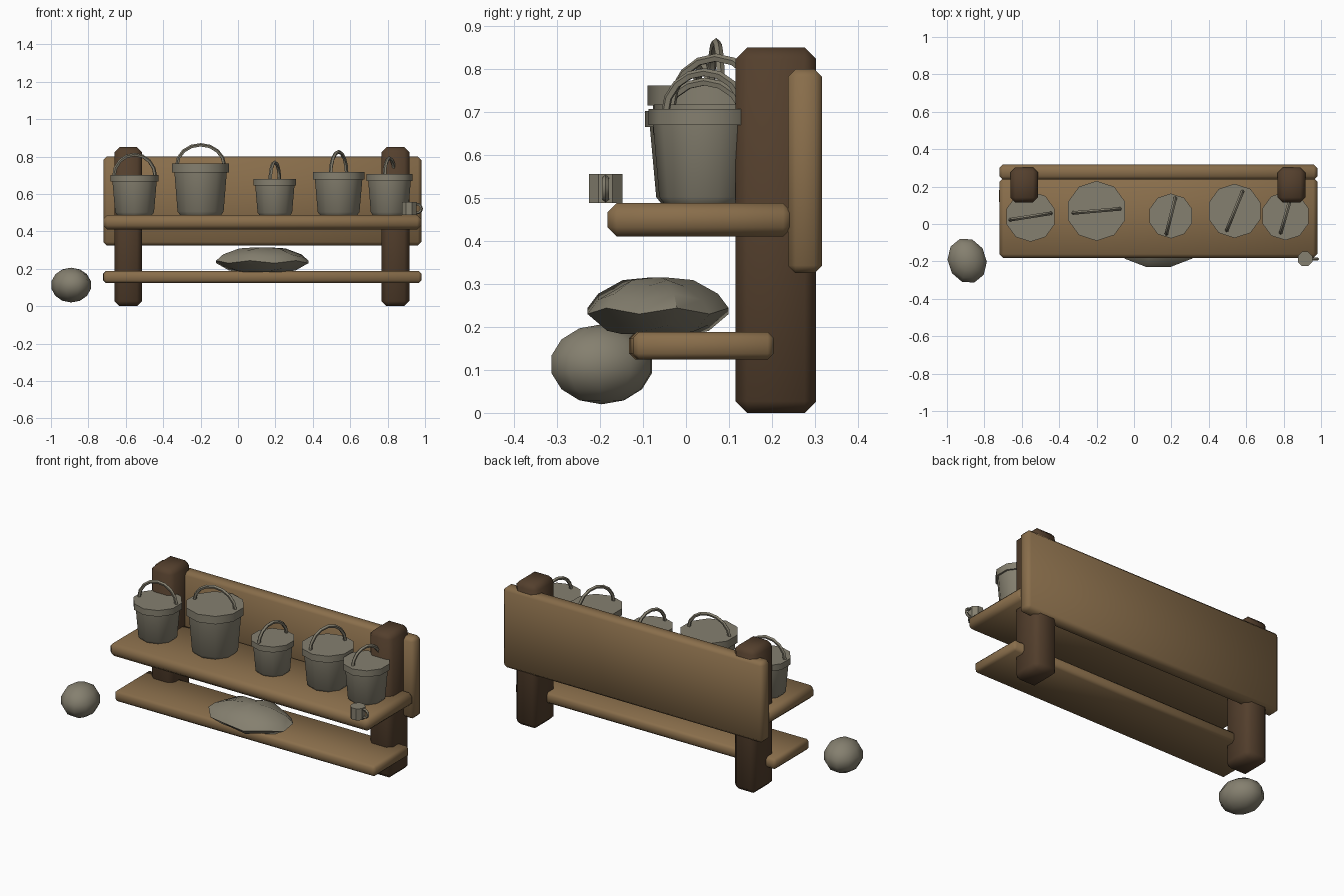
import bpy, bmesh, math
from mathutils import Matrix, Vector

if "Cube" in bpy.data.objects:
    bpy.data.objects.remove(bpy.data.objects["Cube"], do_unlink=True)


def material(name, rgb):
    mat = bpy.data.materials.new(name)
    mat.use_nodes = True
    mat.diffuse_color = (*rgb, 1)
    mat.node_tree.nodes["Principled BSDF"].inputs["Base Color"].default_value = (*rgb, 1)
    return mat


TAN = material("tan_wood", (0.25, 0.155, 0.07))
DARK = material("dark_wood", (0.088, 0.05, 0.026))
GREY = material("warm_grey", (0.235, 0.215, 0.16))


def finish(name, bm, mat, angle=50):
    bmesh.ops.recalc_face_normals(bm, faces=bm.faces[:])
    mesh = bpy.data.meshes.new(name)
    bm.to_mesh(mesh)
    bm.free()
    mesh.materials.append(mat)
    obj = bpy.data.objects.new(name, mesh)
    bpy.context.collection.objects.link(obj)
    bpy.ops.object.select_all(action="DESELECT")
    obj.select_set(True)
    bpy.context.view_layer.objects.active = obj
    bpy.ops.object.shade_smooth_by_angle(angle=math.radians(angle))
    return obj


def plank(name, lo, hi, bevel, mat, yaw=0):
    """Chamfered block between two corners."""
    lo, hi = Vector(lo), Vector(hi)
    bm = bmesh.new()
    bmesh.ops.create_cube(bm, size=1)
    bmesh.ops.scale(bm, vec=hi - lo, verts=bm.verts)
    bmesh.ops.bevel(bm, geom=bm.edges[:], offset=bevel, segments=1, affect="EDGES")
    bmesh.ops.rotate(bm, matrix=Matrix.Rotation(yaw, 3, "Z"), verts=bm.verts)
    bmesh.ops.translate(bm, vec=(lo + hi) / 2, verts=bm.verts)
    return finish(name, bm, mat)


def lathe(bm, profile, centre, sides, scale=(1, 1), wobble=0):
    """Stack of rings from (radius, height) pairs, closed at both ends."""
    rings = []
    for i, (r, z) in enumerate(profile):
        ring = []
        for k in range(sides):
            a = math.tau * (k + 0.5) / sides
            dz = wobble * (-1) ** k if 0 < i < len(profile) - 1 else 0
            ring.append(bm.verts.new((centre[0] + r * scale[0] * math.cos(a),
                                      centre[1] + r * scale[1] * math.sin(a),
                                      centre[2] + z + dz)))
        rings.append(ring)
    for a, b in zip(rings, rings[1:]):
        for k in range(sides):
            j = (k + 1) % sides
            bm.faces.new((a[k], a[j], b[j], b[k]))
    bm.faces.new(rings[0])
    bm.faces.new(rings[-1])


def tube(bm, points, side, radius, sides=5):
    """Thin bar swept along a planar path; side is the plane normal."""
    rings = []
    for i, p in enumerate(points):
        along = (points[min(i + 1, len(points) - 1)] - points[max(i - 1, 0)]).normalized()
        out = along.cross(side)
        rings.append([bm.verts.new(p + radius * (out * math.cos(math.tau * k / sides)
                                                 + side * math.sin(math.tau * k / sides)))
                      for k in range(sides)])
    for a, b in zip(rings, rings[1:]):
        for k in range(sides):
            j = (k + 1) % sides
            bm.faces.new((a[k], a[j], b[j], b[k]))
    bm.faces.new(rings[0])
    bm.faces.new(rings[-1])


# Wooden stand
for name, x in (("right_post", -0.587), ("left_post", 0.842)):
    plank(name, (x - 0.074, 0.115, 0), (x + 0.074, 0.303, 0.85), 0.027, DARK)
plank("back_board", (-0.72, 0.237, 0.325), (0.98, 0.317, 0.8), 0.018, TAN)
plank("upper_shelf", (-0.72, -0.183, 0.41), (0.98, 0.248, 0.488), 0.022, TAN)
plank("lower_shelf", (-0.72, -0.128, 0.124), (0.98, 0.2, 0.188), 0.014, TAN, math.radians(0.3))

# Lidded buckets with arched handles: x, y, radius, height, handle top, half span, yaw
BUCKETS = [(-0.553, 0.04, 0.135, 0.215, 0.82, 0.112, 9),
           (-0.2, 0.07, 0.16, 0.275, 0.872, 0.127, 5),
           (0.197, 0.043, 0.12, 0.192, 0.78, 0.1, 76),
           (0.538, 0.07, 0.145, 0.23, 0.836, 0.113, 68),
           (0.81, 0.043, 0.13, 0.22, 0.802, 0.095, 74)]
BASE = 0.487
for n, (x, y, r, h, top, span, yaw) in enumerate(BUCKETS, 1):
    bm = bmesh.new()
    lathe(bm, [(0.72 * r, 0), (0.81 * r, 0.07 * h), (0.92 * r, 0.83 * h),
               (r, 0.83 * h), (r, h)], (x, y, BASE), 10)
    finish(f"bucket_{n}", bm, GREY, 40)
    turn = math.radians(yaw)
    axis = Vector((math.cos(turn), math.sin(turn), 0))
    foot = Vector((x, y, BASE + h - 0.01))
    rise = top - foot.z - 0.01
    path = [foot + axis * span * math.cos(math.pi * k / 8)
            + Vector((0, 0, rise * math.sin(math.pi * k / 8))) for k in range(9)]
    bm = bmesh.new()
    tube(bm, path, axis.cross(Vector((0, 0, 1))), 0.01)
    finish(f"bucket_handle_{n}", bm, GREY)

# Cup on the shelf corner
cup = Vector((0.915, -0.187, 0.488))
bm = bmesh.new()
lathe(bm, [(0.042, 0), (0.042, 0.068)], cup, 8)
finish("cup", bm, GREY, 30)
bm = bmesh.new()
loop = [cup + Vector((0.036 + 0.03 * math.sin(math.pi * k / 6), 0,
                      0.034 + 0.024 * math.cos(math.pi * k / 6))) for k in range(7)]
tube(bm, loop, Vector((0, 1, 0)), 0.008)
finish("cup_handle", bm, GREY)

# Slumped sack on the lower shelf
bm = bmesh.new()
lathe(bm, [(0.5, 0.183), (0.72, 0.198), (1, 0.237), (0.85, 0.27), (0.5, 0.302), (0.12, 0.315)],
      (0.13, -0.065, 0), 12, (0.255, 0.17), 0.007)
finish("sack", bm, GREY, 40)

# Rounded bundle beside the stand
bm = bmesh.new()
bmesh.ops.create_uvsphere(bm, u_segments=10, v_segments=7, radius=1)
bmesh.ops.scale(bm, vec=(0.106, 0.126, 0.093), verts=bm.verts)
bmesh.ops.rotate(bm, matrix=Matrix.Rotation(math.radians(18), 3, "Z"), verts=bm.verts)
bmesh.ops.translate(bm, vec=(-0.892, -0.196, 0.113), verts=bm.verts)
finish("round_bundle", bm, GREY)
